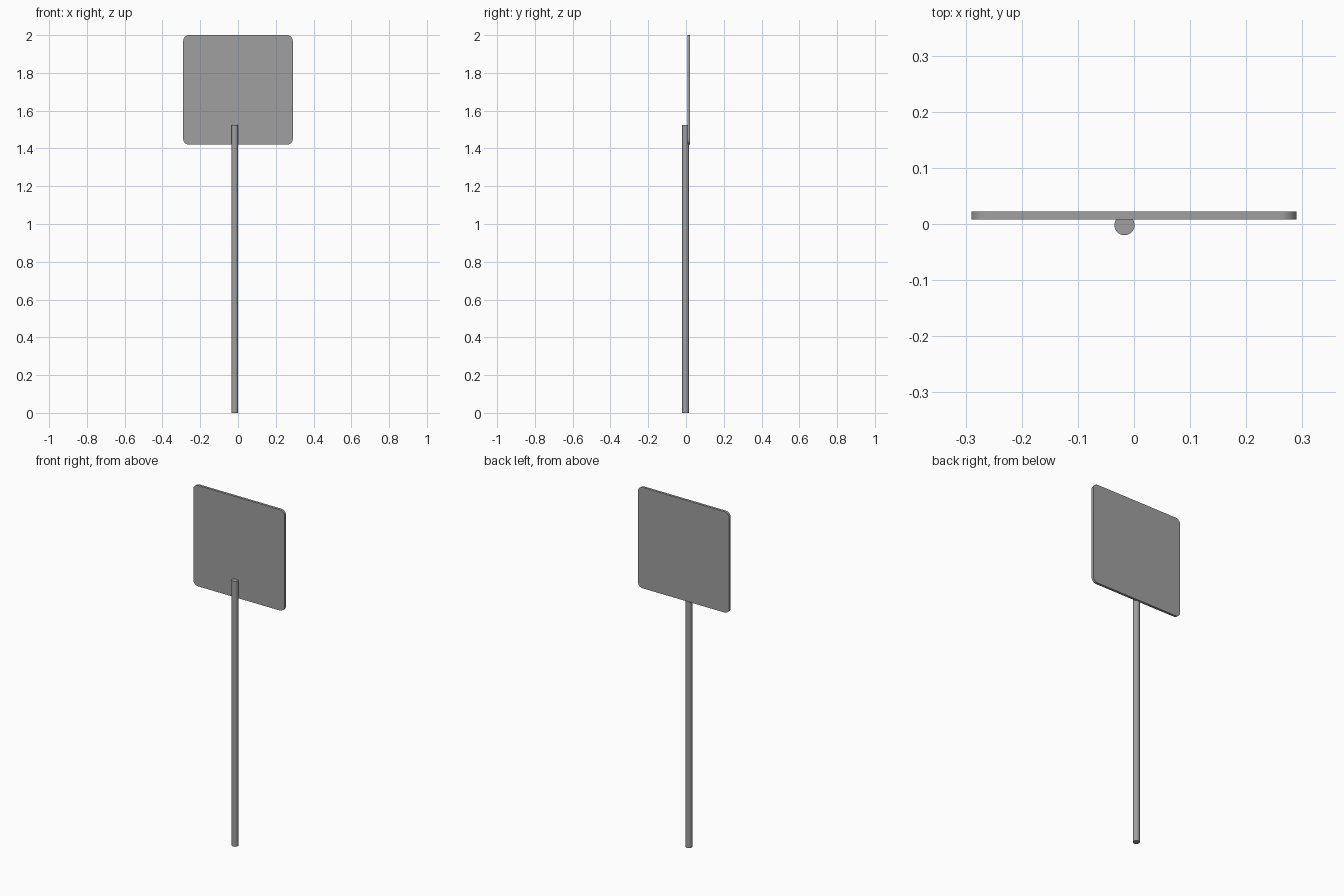
import bpy, bmesh, math

cube = bpy.data.objects.get("Cube")
if cube:
    bpy.data.objects.remove(cube, do_unlink=True)

# Single grey metal
grey = bpy.data.materials.new("grey_metal")
grey.use_nodes = True
colour = (0.35, 0.35, 0.35, 1)
grey.diffuse_color = colour
grey.node_tree.nodes["Principled BSDF"].inputs["Base Color"].default_value = colour


def finish(obj, name):
    obj.name = name
    obj.data.materials.append(grey)
    bpy.ops.object.select_all(action="DESELECT")
    obj.select_set(True)
    bpy.context.view_layer.objects.active = obj
    bpy.ops.object.shade_smooth_by_angle(angle=math.radians(30))


# Round pole, standing on the ground in front of the panel
HEIGHT = 1.525
bpy.ops.mesh.primitive_cylinder_add(vertices=32, radius=0.018, depth=HEIGHT,
                                    location=(-0.017, -0.002, HEIGHT / 2))
finish(bpy.context.object, "pole")

# Square sign panel with rounded corners, extruded from its outline
HALF, RADIUS, STEPS = 0.29, 0.03, 8
FRONT, BACK, CENTRE_Z = 0.008, 0.022, 1.71
bm = bmesh.new()
outline = []
for corner in range(4):
    mid = math.radians(45 + 90 * corner)
    cx = math.copysign(HALF - RADIUS, math.cos(mid))
    cz = math.copysign(HALF - RADIUS, math.sin(mid))
    for i in range(STEPS + 1):
        a = math.radians(90) * (corner + i / STEPS)
        outline.append(bm.verts.new((cx + RADIUS * math.cos(a), FRONT,
                                     CENTRE_Z + cz + RADIUS * math.sin(a))))
face = bm.faces.new(outline)
extruded = bmesh.ops.extrude_face_region(bm, geom=[face], use_keep_orig=True)["geom"]
bmesh.ops.translate(bm, vec=(0, BACK - FRONT, 0),
                    verts=[g for g in extruded if isinstance(g, bmesh.types.BMVert)])
bmesh.ops.recalc_face_normals(bm, faces=bm.faces)
mesh = bpy.data.meshes.new("sign_panel")
bm.to_mesh(mesh)
bm.free()
panel = bpy.data.objects.new("sign_panel", mesh)
bpy.context.collection.objects.link(panel)
finish(panel, "sign_panel")
